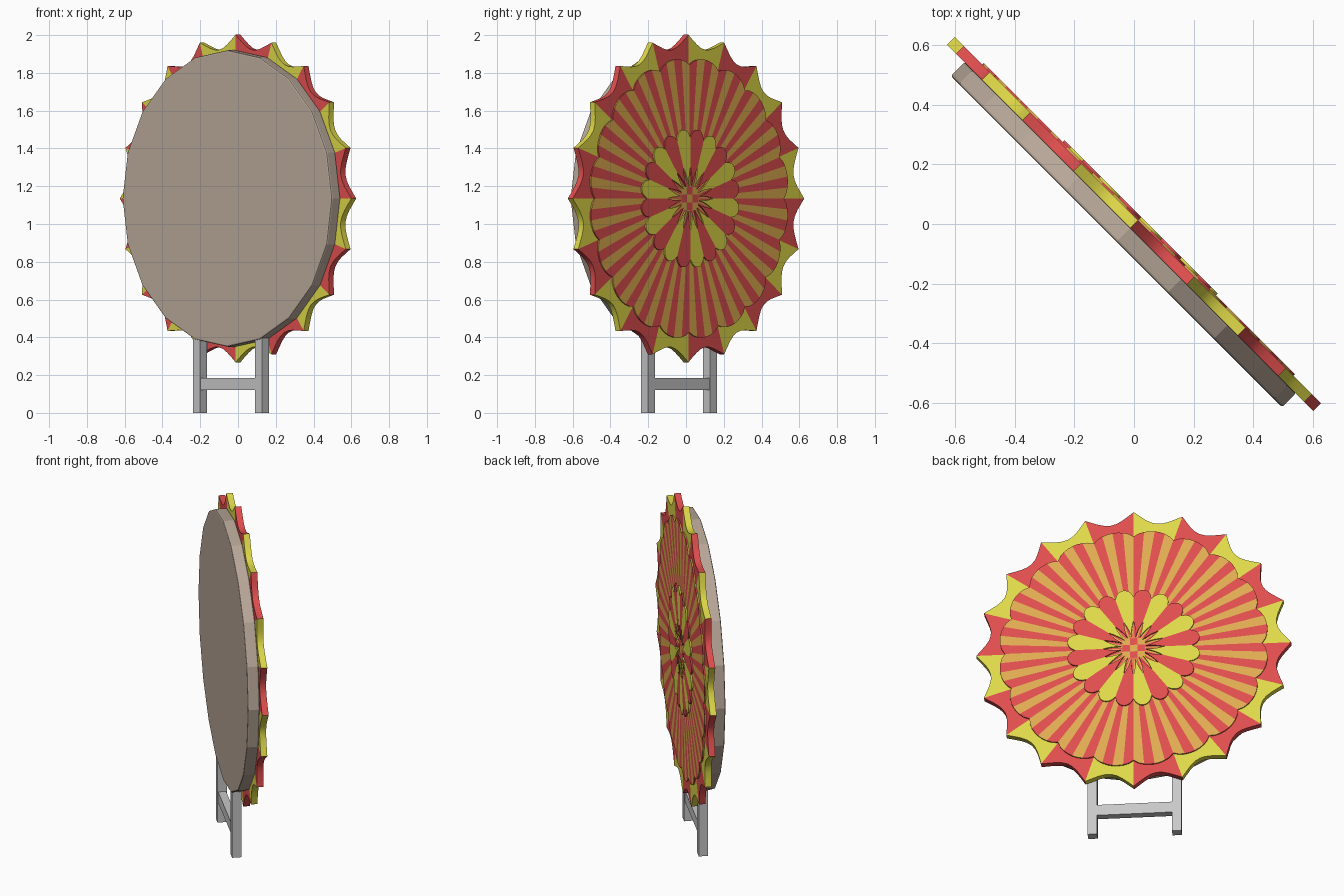
import bpy, bmesh, math
from mathutils import Matrix

if "Cube" in bpy.data.objects:
    bpy.data.objects.remove(bpy.data.objects["Cube"])

# Wheel frame: local x runs across the wheel, y is up, z points out of the decorated face
S = math.sqrt(0.5)
FRAME = Matrix(((-S, 0, S, 0), (S, 0, S, 0), (0, 1, 0, 1.135), (0, 0, 0, 1)))
STEPS = 8        # edge segments per sector
SECTORS = 20


def material(name, rgb):
    lin = [((c / 255 + 0.055) / 1.055) ** 2.4 for c in rgb] + [1.0]
    m = bpy.data.materials.new(name)
    m.use_nodes = True
    m.diffuse_color = lin
    m.node_tree.nodes["Principled BSDF"].inputs["Base Color"].default_value = lin
    return m


red = material("red", (224, 78, 78))
yellow = material("yellow", (222, 216, 72))
orange = material("orange", (222, 170, 80))
tan = material("tan", (186, 169, 154))
grey = material("grey", (200, 200, 200))


def finish(name, bm, mats, smooth=False):
    bmesh.ops.recalc_face_normals(bm, faces=bm.faces)
    mesh = bpy.data.meshes.new(name)
    bm.to_mesh(mesh)
    bm.free()
    for m in mats:
        mesh.materials.append(m)
    ob = bpy.data.objects.new(name, mesh)
    bpy.context.collection.objects.link(ob)
    ob.matrix_world = FRAME
    if smooth:
        bpy.ops.object.select_all(action='DESELECT')
        ob.select_set(True)
        bpy.context.view_layer.objects.active = ob
        bpy.ops.object.shade_smooth_by_angle(angle=math.radians(30))
    return ob


def wheel_layer(name, outer, inner, back, front, mats, band):
    """Ring with wavy edges; radii depend on t (0..1 in a sector), colour changes every band steps."""
    bm = bmesh.new()
    count = SECTORS * STEPS
    loops = []
    for i in range(count):
        a = math.tau * i / count
        t = (i % STEPS) / STEPS
        loops.append([bm.verts.new((r * math.sin(a), r * math.cos(a), n))
                      for r, n in ((inner(t), front), (outer(t), front),
                                   (outer(t), back), (inner(t), back))])
    for i in range(count):
        p, q = loops[i], loops[(i + 1) % count]
        for k in range(4):
            j = (k + 1) % 4
            f = bm.faces.new((p[k], p[j], q[j], q[k]))
            f.material_index = (i // band) % 2
    return finish(name, bm, mats, smooth=True)


def arc(t):
    return math.sin(math.pi * t)


def box(name, size, pos, mat):
    bm = bmesh.new()
    bmesh.ops.create_cube(bm, size=1, matrix=Matrix.Translation(pos) @ Matrix.Diagonal((*size, 1)))
    return finish(name, bm, [mat])


# Pointed outer rim
wheel_layer("pointed_rim", lambda t: 0.867 - 0.07 * arc(t), lambda t: 0.3,
            -0.018, 0.018, [yellow, red], STEPS)

# Striped fan with scalloped edge
wheel_layer("striped_fan", lambda t: 0.708 + 0.036 * arc(t) ** 0.7, lambda t: 0.01,
            0.01, 0.026, [red, orange], STEPS // 4)

# Petal rosette with a star-shaped opening
wheel_layer("petal_rosette", lambda t: 0.322 + 0.046 * arc(t) ** 0.7,
            lambda t: 0.07 + 0.1 * abs(2 * t - 1),
            0.02, 0.034, [red, yellow], STEPS)

# Chequered centre plate
bm = bmesh.new()
bmesh.ops.create_grid(bm, x_segments=3, y_segments=3, size=0.062,
                      matrix=Matrix.Translation((0, 0, 0.029)))
for f in bm.faces:
    c = f.calc_center_median()
    f.material_index = (round(c.x / 0.0413) + round(c.y / 0.0413)) % 2
finish("centre_plate", bm, [orange, red])

# Backing disc
bm = bmesh.new()
bmesh.ops.create_cone(bm, cap_ends=True, segments=SECTORS, radius1=0.785, radius2=0.785,
                      depth=0.066, matrix=Matrix.Translation((0, 0, -0.05)))
disc = finish("backing_disc", bm, [tan])
bevel = disc.modifiers.new("edge_bevel", 'BEVEL')
bevel.width = 0.008
bevel.segments = 2
bevel.limit_method = 'ANGLE'
bevel.angle_limit = math.radians(40)

# Stand: two legs and a crossbar
for side, name in ((1, "left_leg"), (-1, "right_leg")):
    box(name, (0.052, 0.47, 0.052), (side * 0.232, -0.9, -0.052), grey)
box("crossbar", (0.43, 0.065, 0.044), (0, -0.982, -0.052), grey)
